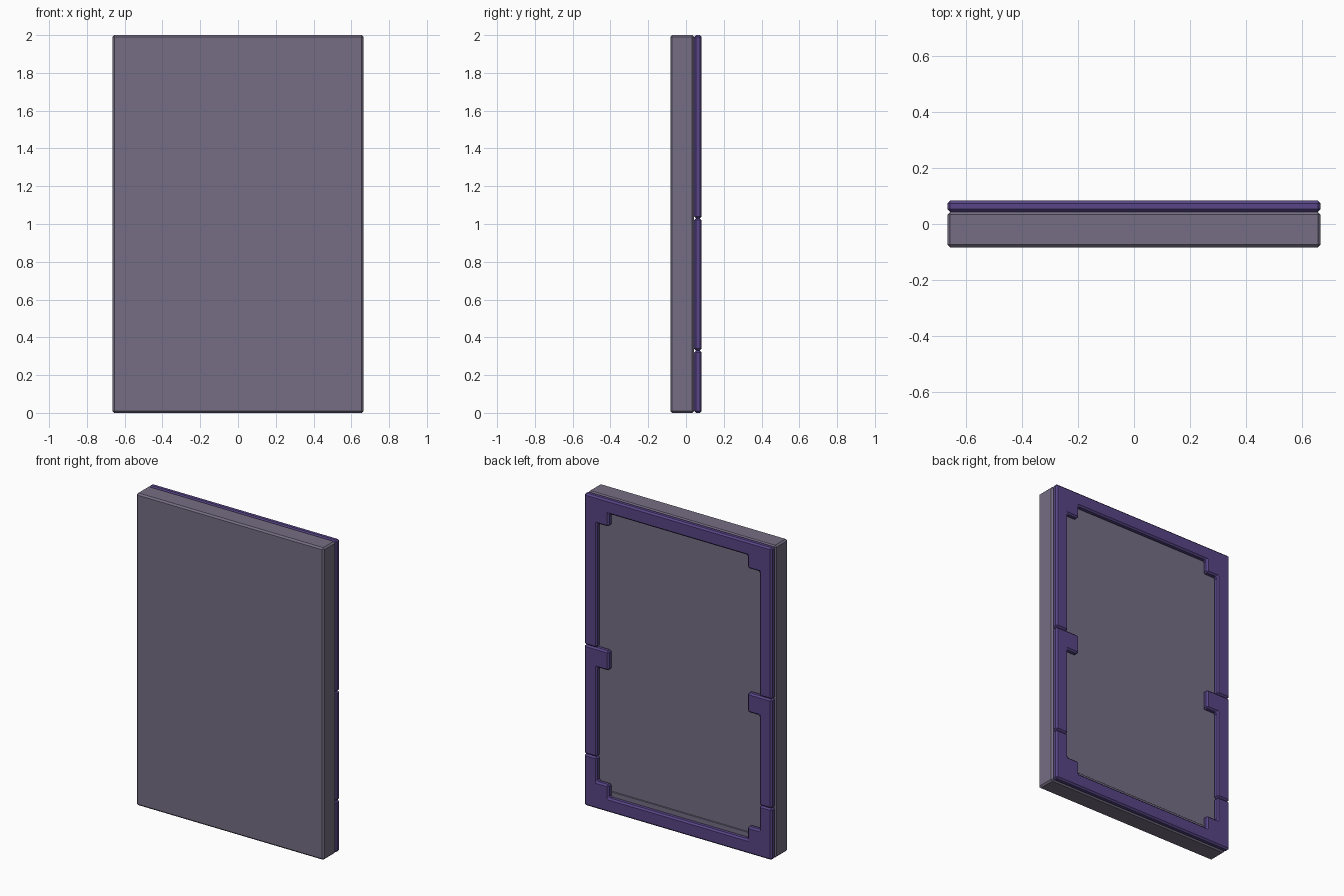
import bpy
import bmesh

cube = bpy.data.objects.get("Cube")
if cube:
    bpy.data.objects.remove(cube, do_unlink=True)


def make_material(name, color):
    mat = bpy.data.materials.new(name)
    mat.use_nodes = True
    mat.diffuse_color = (*color, 1)
    mat.node_tree.nodes["Principled BSDF"].inputs["Base Color"].default_value = (*color, 1)
    return mat


grey = make_material("muted grey", (0.18, 0.155, 0.23))
purple = make_material("deep purple", (0.098, 0.06, 0.24))


def extrude_outline(name, outline, y0, y1, mat, bevel):
    """Extrude an x-z outline from y0 to y1 and chamfer its edges."""
    bm = bmesh.new()
    face = bm.faces.new([bm.verts.new((x, y0, z)) for x, z in outline])
    ext = bmesh.ops.extrude_face_region(bm, geom=[face])
    verts = [v for v in ext["geom"] if isinstance(v, bmesh.types.BMVert)]
    bmesh.ops.translate(bm, verts=verts, vec=(0, y1 - y0, 0))
    bmesh.ops.recalc_face_normals(bm, faces=bm.faces)
    mesh = bpy.data.meshes.new(name)
    bm.to_mesh(mesh)
    bm.free()
    mesh.materials.append(mat)
    obj = bpy.data.objects.new(name, mesh)
    bpy.context.collection.objects.link(obj)
    mod = obj.modifiers.new("Chamfer", "BEVEL")
    mod.width = bevel
    mod.segments = 1
    return obj


def rectangle(x0, x1, z0, z1):
    return [(x0, z0), (x1, z0), (x1, z1), (x0, z1)]


W, H = 0.665, 2.0              # half width, height
BACK, MID = 0.083, 0.043       # frame depth range
RAIL, TAB = 0.09, 0.173        # rail width and corner tab reach
UPPER, LOWER = 1.03, 0.33      # joints between the frame pieces


def corner_rail(z_edge, z_end, up):
    """U-shaped rail with a square tab in each inner corner."""
    half = [(W, z_edge), (W, z_end), (W - RAIL, z_end),
            (W - RAIL, z_edge + up * TAB), (W - TAB, z_edge + up * TAB),
            (W - TAB, z_edge + up * RAIL)]
    return half + [(-x, z) for x, z in reversed(half)]


# Main slab
extrude_outline("slab", rectangle(-W, W, 0, H), -BACK, MID, grey, 0.01)

# Thin sill along the lower rail
extrude_outline("sill", rectangle(-W + TAB, W - TAB, RAIL - 0.02, RAIL + 0.03),
                MID - 0.01, MID + 0.006, grey, 0.002)

# Top and bottom frame pieces
extrude_outline("upper_frame", corner_rail(H, UPPER, -1), MID, BACK, purple, 0.01)
extrude_outline("lower_frame", corner_rail(0, LOWER, 1), MID, BACK, purple, 0.01)

# Side pieces, each with a tab at its top
for side, name in ((1, "left_rail"), (-1, "right_rail")):
    outline = [(W, LOWER), (W, UPPER), (W - TAB, UPPER), (W - TAB, UPPER - 0.125),
               (W - RAIL, UPPER - 0.125), (W - RAIL, LOWER)]
    extrude_outline(name, [(side * x, z) for x, z in outline], MID, BACK, purple, 0.01)
